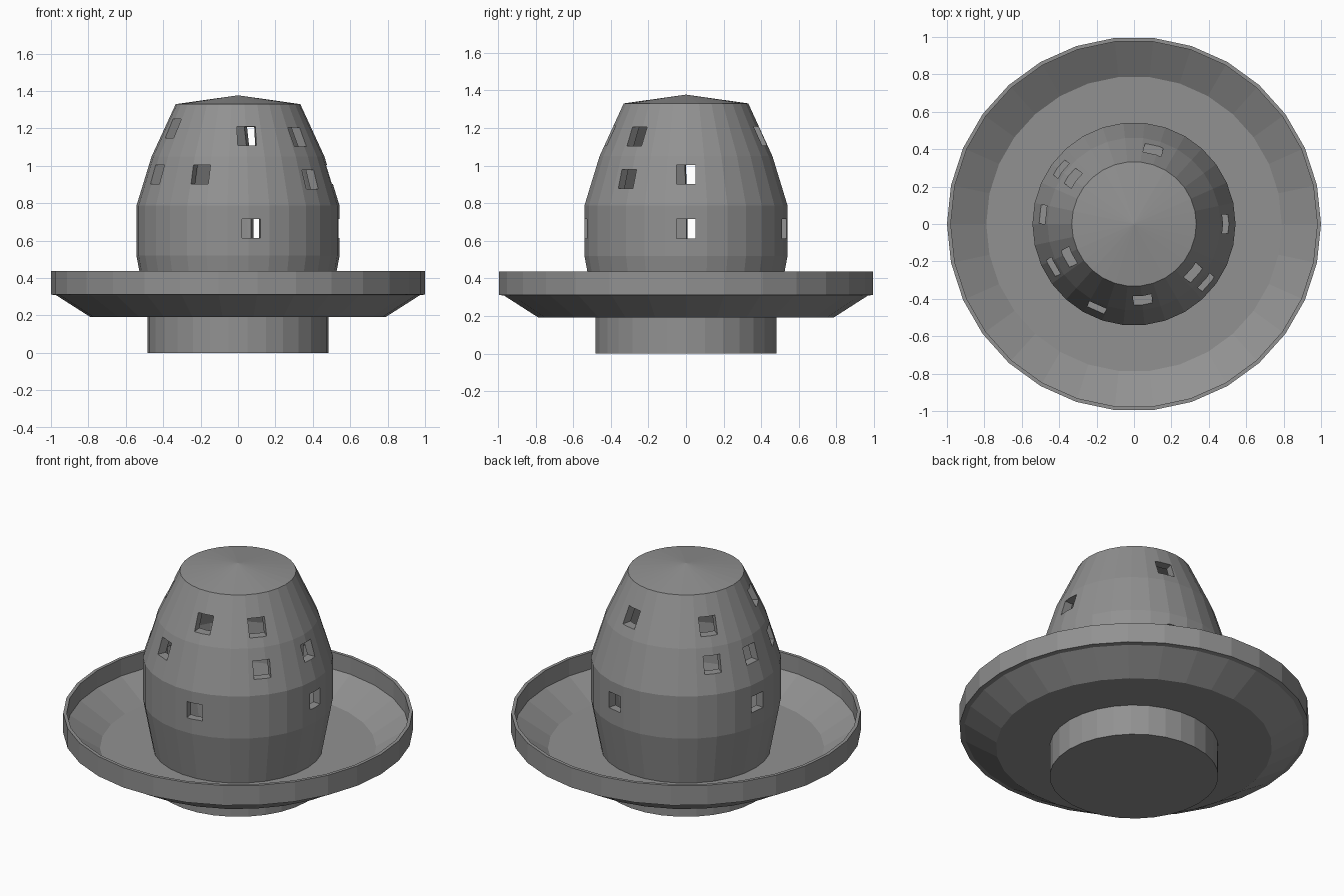
import bpy, bmesh, math
from mathutils import Matrix

if "Cube" in bpy.data.objects:
    bpy.data.objects.remove(bpy.data.objects["Cube"])

SIDES = 30

# Dark grey finish
dark_grey = bpy.data.materials.new("dark_grey")
dark_grey.diffuse_color = (.285, .285, .285, 1)
dark_grey.use_nodes = True
dark_grey.node_tree.nodes["Principled BSDF"].inputs["Base Color"].default_value = dark_grey.diffuse_color


def clean(bm):
    bmesh.ops.remove_doubles(bm, verts=bm.verts, dist=1e-5)
    bmesh.ops.recalc_face_normals(bm, faces=bm.faces)


def link(name, bm):
    mesh = bpy.data.meshes.new(name)
    bm.to_mesh(mesh)
    bm.free()
    mesh.materials.append(dark_grey)
    obj = bpy.data.objects.new(name, mesh)
    bpy.context.collection.objects.link(obj)
    return obj


def lathe(profile):
    """Spin a closed or axis-to-axis (radius, z) profile around z."""
    bm = bmesh.new()
    verts = [bm.verts.new((r, 0, z)) for r, z in profile]
    edges = [bm.edges.new(pair) for pair in zip(verts, verts[1:])]
    bmesh.ops.spin(bm, geom=verts + edges, cent=(0, 0, 0), axis=(0, 0, 1),
                   angle=math.tau, steps=SIDES, use_merge=False)
    clean(bm)
    return bm


# Hollow pot body with a shallow pointed lid
bm = lathe([(0, 0), (.483, 0), (.483, .2), (.543, .52), (.543, .787),
            (.462, 1.05), (.333, 1.33), (0, 1.377)])
inner = lathe([(0, .05), (.433, .05), (.433, .21), (.493, .525), (.493, .78),
               (.412, 1.035), (.298, 1.28), (0, 1.327)])
bmesh.ops.reverse_faces(inner, faces=inner.faces)
shell = bpy.data.meshes.new("inner_shell")
inner.to_mesh(shell)
inner.free()
bm.from_mesh(shell)
bpy.data.meshes.remove(shell)
body = link("pot_body", bm)

# Square openings: (angle in degrees, height, wall radius)
holes = [(75.5, 1.157, .41), (143, 1.16, .41), (207, 1.2, .395),
         (276.5, 1.16, .41), (320.5, 1.155, .41),
         (0, .953, .49), (143, .953, .49), (174, .953, .49),
         (208, .953, .49), (246, .953, .49), (321, .928, .495),
         (0, .664, .54), (76, .664, .54), (174, .664, .54), (277.5, .664, .54)]
bm = bmesh.new()
for angle, z, r in holes:
    m = (Matrix.Rotation(math.radians(angle), 4, 'Z')
         @ Matrix.Translation((r - .02, 0, z))
         @ Matrix.Diagonal((.26, .1, .102, 1)))
    bmesh.ops.create_cube(bm, size=1, matrix=m)
cutter = link("hole_cutter", bm)
cutter.hide_render = True
mod = body.modifiers.new("holes", 'BOOLEAN')
mod.operation = 'DIFFERENCE'
mod.solver = 'EXACT'
mod.object = cutter
dg = bpy.context.evaluated_depsgraph_get()
cut_mesh = bpy.data.meshes.new_from_object(body.evaluated_get(dg))
body.modifiers.clear()
body.data = cut_mesh
bpy.data.objects.remove(cutter)

# Wide saucer ring with a flared underside and thin upright rim
ring = [(.46, .192), (.79, .192), (.972, .308), (1, .312), (1, .437),
        (.98, .437), (.98, .33), (.79, .214), (.46, .214)]
link("saucer", lathe(ring + ring[:1]))
